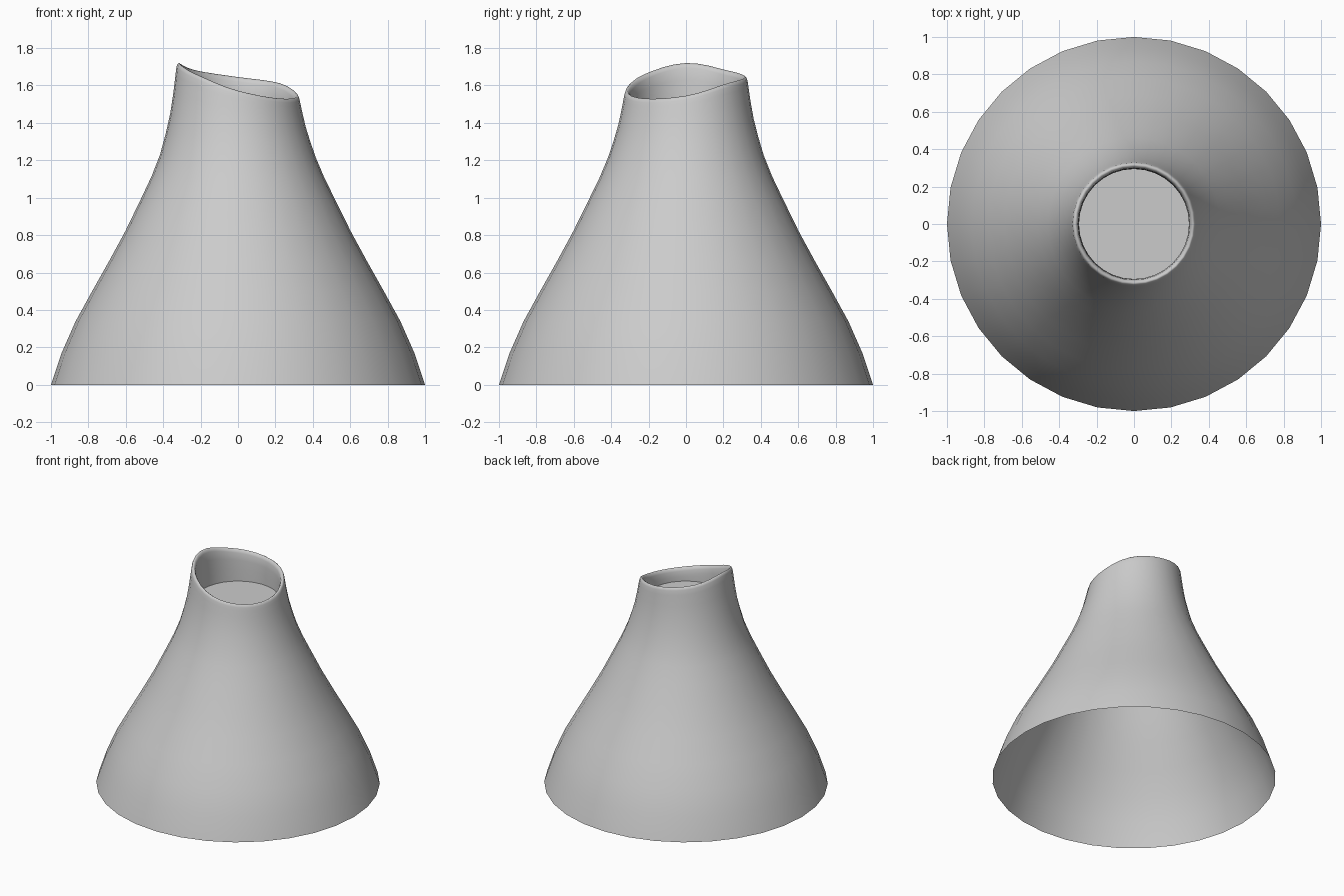
import bpy, bmesh, math

if "Cube" in bpy.data.objects:
    bpy.data.objects.remove(bpy.data.objects["Cube"])

SEG = 32
# Rim height every 45 degrees, starting at +x
RIM = [1.545, 1.612, 1.645, 1.68, 1.72, 1.66, 1.572, 1.53]
MEAN = sum(RIM) / len(RIM)


def rim_height(i):
    # Periodic smooth interpolation around the rim
    t = i / SEG * 8
    k, f = int(t), t - int(t)
    a, b, c, d = (RIM[(k + j) % 8] for j in (-1, 0, 1, 2))
    return b + 0.5 * f * (c - a + f * (2*a - 5*b + 4*c - d + f * (3*(b - c) + d - a)))


# Profile: radius, mean height, how strongly the uneven rim shifts this ring
PROFILE = [
    (1.0, 0, 0), (0.943, 0.17, 0), (0.868, 0.34, 0), (0.78, 0.50, 0),
    (0.69, 0.66, 0), (0.603, 0.82, 0), (0.515, 1.0, 0.02), (0.462, 1.11, 0.05),
    (0.417, 1.22, 0.1), (0.386, 1.32, 0.25), (0.362, 1.41, 0.42),
    (0.345, 1.50, 0.65), (0.334, 1.57, 0.9), (0.329, MEAN - 0.02, 1),
    (0.324, MEAN - 0.005, 1), (0.316, MEAN, 1), (0.306, MEAN - 0.007, 1),
    (0.299, MEAN - 0.025, 1), (0.296, MEAN - 0.07, 0.8), (0.294, 1.50, 0.4),
    (0.294, 1.42, 0),
]


def make_object(name, bm):
    mesh = bpy.data.meshes.new(name)
    bm.to_mesh(mesh)
    bm.free()
    obj = bpy.data.objects.new(name, mesh)
    bpy.context.collection.objects.link(obj)
    return obj


# Mountain shell: flared slope, rounded uneven lip and crater wall, open below
bm = bmesh.new()
rings = []
for r, z, w in PROFILE:
    ring = []
    for i in range(SEG):
        a = 2 * math.pi * i / SEG
        lift = w * (rim_height(i) - MEAN)
        ring.append(bm.verts.new((r * math.cos(a), r * math.sin(a), z + lift)))
    rings.append(ring)
for lo, hi in zip(rings, rings[1:]):
    for i in range(SEG):
        j = (i + 1) % SEG
        bm.faces.new((lo[i], lo[j], hi[j], hi[i])).smooth = True
make_object("mountain_slope", bm)

# Crater floor disc
bm = bmesh.new()
bmesh.ops.create_circle(bm, cap_ends=True, segments=SEG, radius=0.294)
for v in bm.verts:
    v.co.z = 1.43
make_object("crater_floor", bm)
